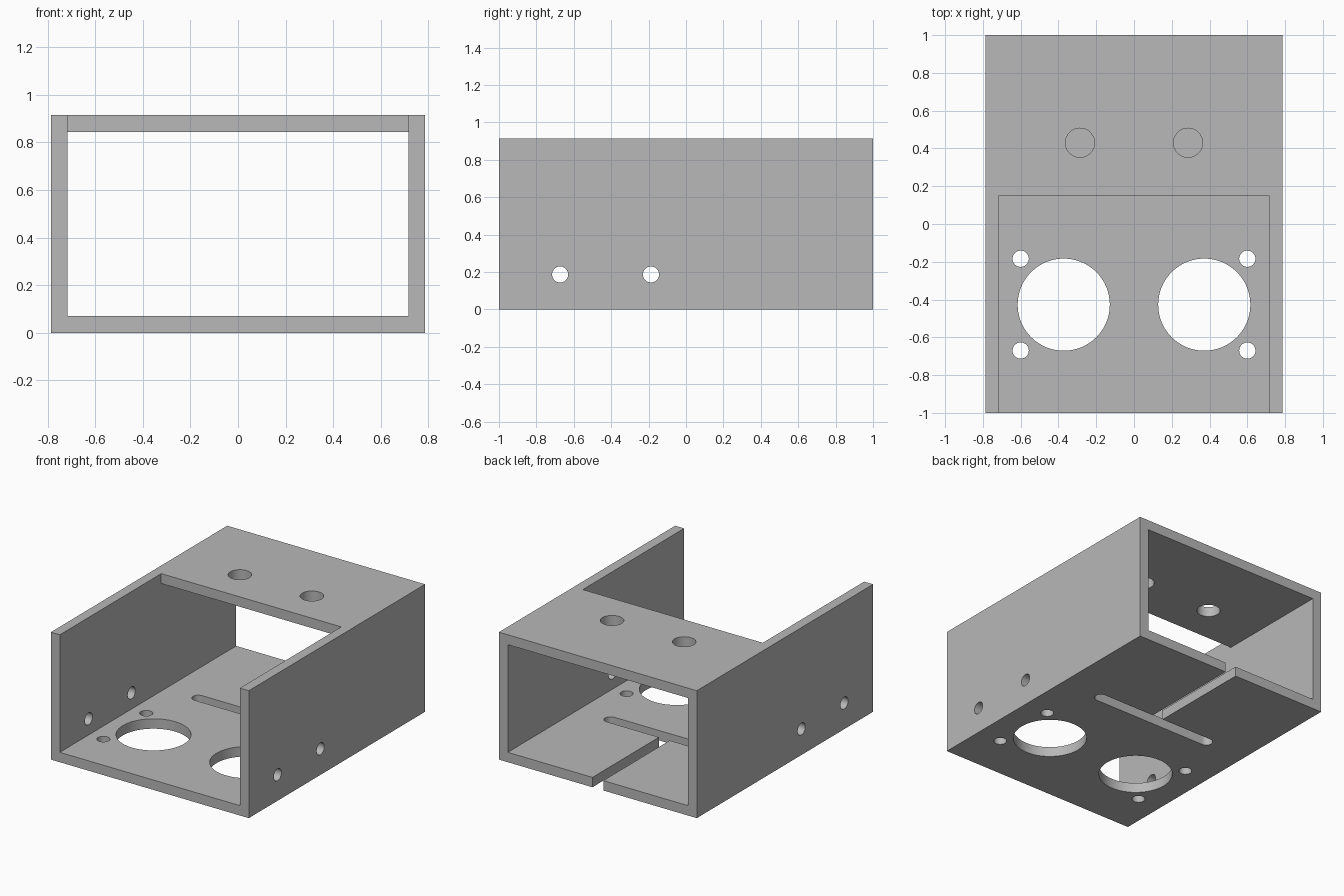
import bpy
import bmesh
from math import sin, cos, pi

cube = bpy.data.objects.get("Cube")
if cube:
    bpy.data.objects.remove(cube, do_unlink=True)

W, L, H, T = 0.786, 1.0, 0.915, 0.071   # half width, half length, height, wall
HOLE = 0.043                            # screw hole and slot radius

grey = bpy.data.materials.new("plain grey")
grey.use_nodes = True
grey.diffuse_color = (0.48, 0.48, 0.48, 1)
grey.node_tree.nodes["Principled BSDF"].inputs["Base Color"].default_value = grey.diffuse_color


def prism(name, outline, lo, hi, axis="z"):
    """Extrude a 2D outline from lo to hi along z (outline x, y) or x (outline y, z)."""
    bm = bmesh.new()
    place = (lambda a, b: (a, b, lo)) if axis == "z" else (lambda a, b: (lo, a, b))
    face = bm.faces.new([bm.verts.new(place(a, b)) for a, b in outline])
    moved = bmesh.ops.extrude_face_region(bm, geom=[face])["geom"]
    shift = (0, 0, hi - lo) if axis == "z" else (hi - lo, 0, 0)
    bmesh.ops.translate(bm, vec=shift, verts=[g for g in moved if isinstance(g, bmesh.types.BMVert)])
    bmesh.ops.recalc_face_normals(bm, faces=bm.faces)
    mesh = bpy.data.meshes.new(name)
    bm.to_mesh(mesh)
    bm.free()
    mesh.materials.append(grey)
    obj = bpy.data.objects.new(name, mesh)
    bpy.context.collection.objects.link(obj)
    return obj


def rect(x0, x1, y0, y1):
    return [(x0, y0), (x1, y0), (x1, y1), (x0, y1)]


def rounded(cx, cy, r, half=0.0, n=48):
    """Circle, or a round-ended slot when half is above zero."""
    pts = []
    for i in range(n + (2 if half else 0)):
        right = i <= n // 2
        k = i if right or not half else i - 1
        a = 2 * pi * k / n - pi / 2
        pts.append((cx + (half if right else -half) + r * cos(a), cy + r * sin(a)))
    return pts


def cut(body, cutter):
    cutter.hide_render = True
    mod = body.modifiers.new("cut", "BOOLEAN")
    mod.operation = "DIFFERENCE"
    mod.solver = "EXACT"
    mod.object = cutter
    bpy.context.view_layer.objects.active = body
    bpy.ops.object.modifier_apply(modifier=mod.name)
    bpy.data.objects.remove(cutter, do_unlink=True)


# Open-ended box with the front part of the roof removed
body = prism("sensor_housing", rect(-W, W, -L, L), 0, H)
cut(body, prism("interior", rect(-W + T, W - T, -2, 2), T, H - T))
cut(body, prism("roof_opening", rect(-W + T, W - T, -2, 0.15), H / 2, 2))

# Floor: two large round openings, four screw holes; roof: two cable holes
for side in (-1, 1):
    cut(body, prism("eye_opening", rounded(side * 0.372, -0.427, 0.244, n=64), -1, H / 2))
    cut(body, prism("cable_hole", rounded(side * 0.286, 0.43, 0.077), H / 2, 2))
    for y in (-0.67, -0.184):
        cut(body, prism("floor_screw_hole", rounded(side * 0.6, y, HOLE), -1, H / 2))

# Screw holes through both side walls
for y in (-0.673, -0.187):
    cut(body, prism("wall_screw_hole", rounded(y, 0.187, HOLE), -2, 2, "x"))

# T-shaped slot in the floor, open at the back
cut(body, prism("cross_slot", rounded(0, 0.203, HOLE, 0.457), -1, H / 2))
cut(body, prism("rear_slot", rect(-HOLE, HOLE, 0.203, 2), -1, H / 2))

# Smooth hole walls, sharp edges elsewhere
bpy.ops.object.select_all(action="DESELECT")
body.select_set(True)
bpy.context.view_layer.objects.active = body
bpy.ops.object.shade_smooth_by_angle(angle=pi / 6)
